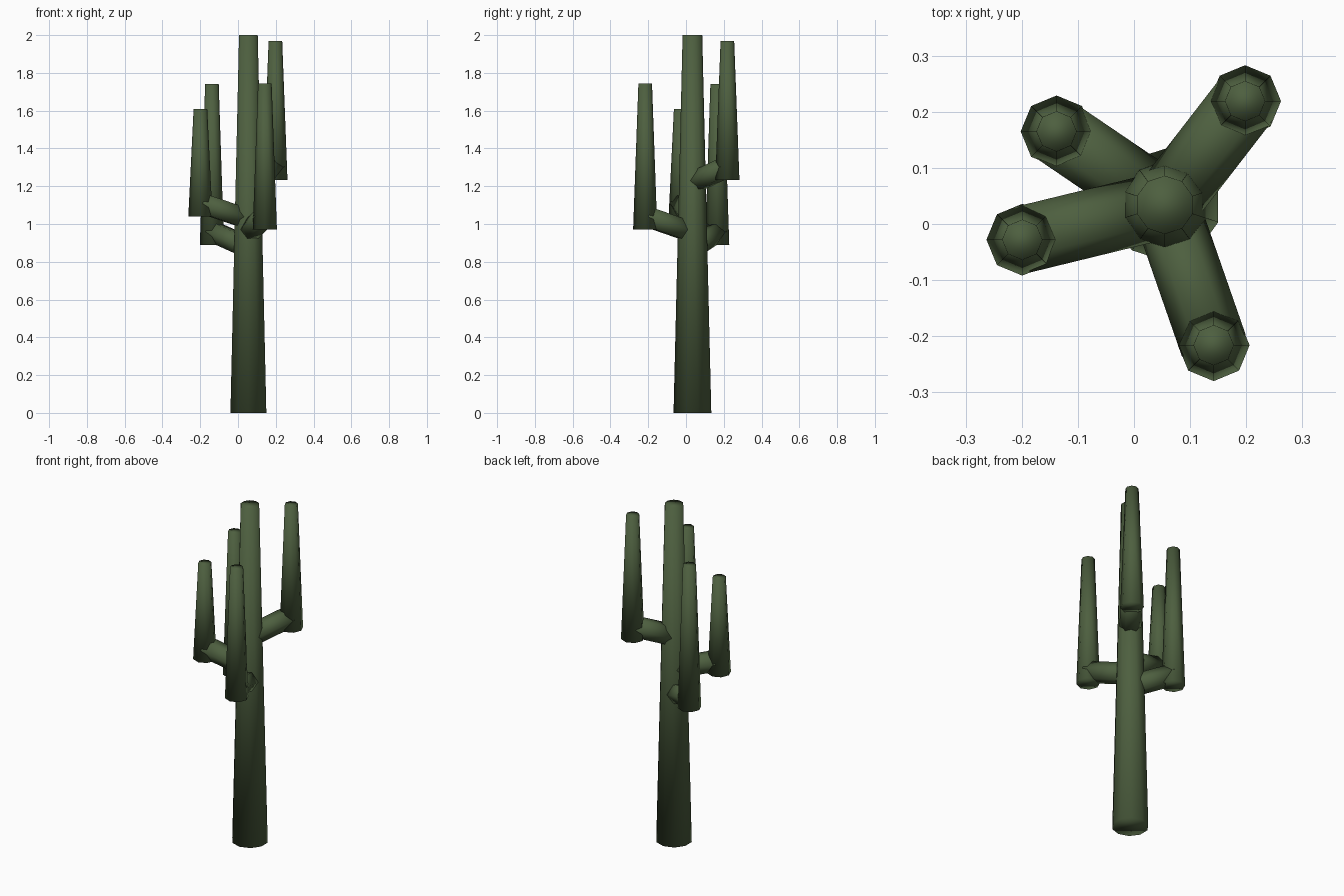
import bpy
from mathutils import Vector

if "Cube" in bpy.data.objects:
    bpy.data.objects.remove(bpy.data.objects["Cube"])

green = bpy.data.materials.new("cactus_green")
green.diffuse_color = (0.075, 0.115, 0.05, 1)
green.use_nodes = True
green.node_tree.nodes["Principled BSDF"].inputs["Base Color"].default_value = green.diffuse_color


def tube(name, start, end, r1, r2, sides, spin=0.0):
    """Smooth-shaded tapered tube between two points."""
    a, b = Vector(start), Vector(end)
    d = b - a
    bpy.ops.mesh.primitive_cone_add(vertices=sides, radius1=r1, radius2=r2,
                                    depth=d.length, location=(a + b) / 2)
    ob = bpy.context.object
    ob.name = name
    if abs(d.x) + abs(d.y) > 1e-6:
        # keep local x vertical-ish and local y horizontal
        ob.rotation_euler = d.to_track_quat('Z', 'Y').to_euler()
    bpy.ops.object.shade_smooth()
    if spin:
        from mathutils import Matrix
        ob.data.transform(Matrix.Rotation(spin, 4, 'Z'))
    ob.data.materials.append(green)
    return ob


# Trunk
cx, cy = 0.055, 0.034
tube("trunk", (cx, cy, 0), (cx, cy, 2), 0.1, 0.052, 10)

# Arms: x, y, bottom z, top z
arms = [
    (-0.199, -0.028, 1.04, 1.61),
    (-0.138, 0.165, 0.89, 1.74),
    (0.198, 0.219, 1.232, 1.97),
    (0.142, -0.216, 0.97, 1.745),
]
QUARTER = 1.5707963
for i, (x, y, z0, z1) in enumerate(arms, 1):
    tube(f"arm_{i}", (x, y, z0), (x, y, z1), 0.064, 0.036, 8)
    # Sloping elbow; its six sides have corners pointing sideways
    tube(f"elbow_{i}", (cx, cy, z0 - 0.015), (x, y, z0 + 0.072),
         0.06, 0.06, 6, QUARTER)
